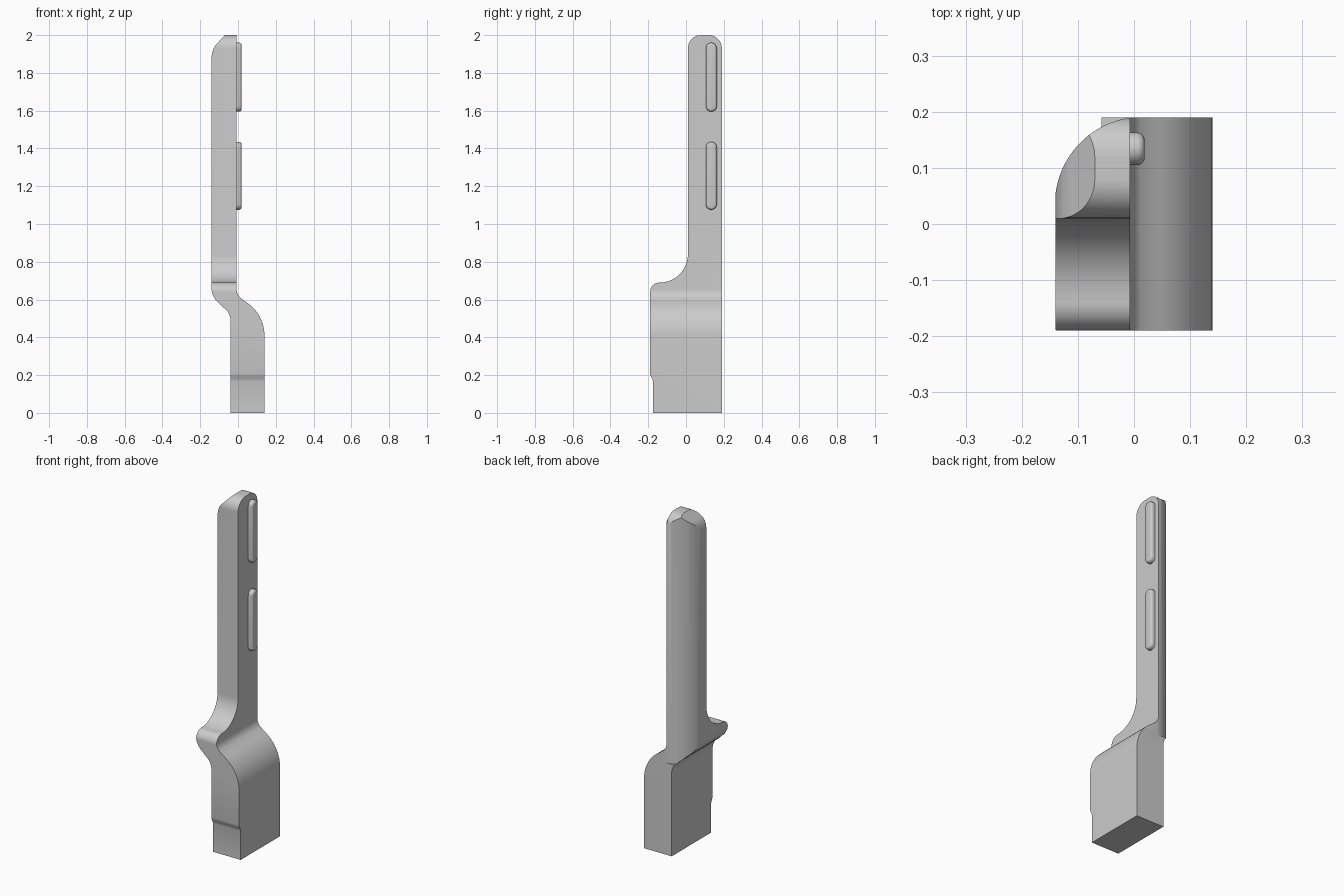
import bpy, bmesh
from math import sin, cos, radians

if "Cube" in bpy.data.objects:
    bpy.data.objects.remove(bpy.data.objects["Cube"])


def arc(cx, cy, r, a0, a1, n=12):
    """Points along a circular arc, angles in degrees."""
    angles = [radians(a0 + (a1 - a0) * i / n) for i in range(n + 1)]
    return [(cx + r * cos(a), cy + r * sin(a)) for a in angles]


def prism(name, profile, axis, lo, hi):
    """Extrude a 2D profile along the given axis from lo to hi."""
    place = {'x': lambda p, d: (d, p[0], p[1]),
             'y': lambda p, d: (p[0], d, p[1]),
             'z': lambda p, d: (p[0], p[1], d)}[axis]
    bm = bmesh.new()
    low = [bm.verts.new(place(p, lo)) for p in profile]
    high = [bm.verts.new(place(p, hi)) for p in profile]
    bm.faces.new(low)
    bm.faces.new(high)
    n = len(profile)
    for i in range(n):
        j = (i + 1) % n
        bm.faces.new((low[i], low[j], high[j], high[i]))
    bmesh.ops.recalc_face_normals(bm, faces=bm.faces)
    mesh = bpy.data.meshes.new(name)
    bm.to_mesh(mesh)
    bm.free()
    obj = bpy.data.objects.new(name, mesh)
    bpy.context.collection.objects.link(obj)
    return obj


def activate(obj):
    bpy.ops.object.select_all(action='DESELECT')
    obj.select_set(True)
    bpy.context.view_layer.objects.active = obj


def cut(obj, cutter, operation):
    cutter.hide_render = True
    mod = obj.modifiers.new("cut", 'BOOLEAN')
    mod.operation = operation
    mod.solver = 'EXACT'
    mod.object = cutter
    activate(obj)
    bpy.ops.object.modifier_apply(modifier=mod.name)
    bpy.data.objects.remove(cutter)


def smooth(obj, angle=25):
    activate(obj)
    bpy.ops.object.shade_smooth_by_angle(angle=radians(angle))


# Body: S-bent front profile, chamfered at the top left
front = [(-0.04, 0), (0.14, 0)]
front += arc(-0.07, 0.41, 0.21, 0, 60)
front += arc(0.055, 0.655, 0.062, 225, 180, 8)
front += [(-0.007, 2.069), (-0.12, 1.945), (-0.129, 1.93), (-0.136, 1.91), (-0.14, 1.885)]
front += arc(-0.04, 0.66, 0.10, 180, 235)
front += arc(-0.12, 0.49, 0.08, 60, 0)
body = prism("handle_body", front, 'y', -0.3, 0.3)

# Side outline: wide foot, curved shoulder, round-topped arm
side = [(-0.175, -0.1), (0.19, -0.1)]
side += arc(0.12, 1.93, 0.07, 0, 90) + arc(0.08, 1.93, 0.07, 90, 180)
side += arc(-0.14, 0.84, 0.15, 0, -86, 16)
side += arc(-0.14, 0.64, 0.05, 90, 180)
side += [(-0.19, 0.21), (-0.186, 0.192), (-0.179, 0.182), (-0.175, 0.168)]
cut(body, prism("side_cutter", side, 'x', -0.4, 0.4), 'INTERSECT')

# Rounded back-left side of the arm
corner = arc(0.015, 0.035, 0.156, 180, 90, 24) + [(0.015, 0.3), (-0.3, 0.3), (-0.3, 0.035)]
cut(body, prism("corner_cutter", corner, 'z', 0.54, 2.2), 'DIFFERENCE')
smooth(body)

# Two raised pads on the right face of the arm
for label, z0, z1 in (("lower", 1.075, 1.435), ("upper", 1.595, 1.96)):
    r, y = 0.029, 0.134
    outline = arc(y, z1 - r, r, 0, 180, 16) + arc(y, z0 + r, r, 180, 360, 16)
    pad = prism(label + "_pad", outline, 'x', -0.03, 0.019)
    bevel = pad.modifiers.new("round", 'BEVEL')
    bevel.width = 0.013
    bevel.segments = 4
    bevel.limit_method = 'ANGLE'
    bevel.angle_limit = radians(50)
    activate(pad)
    bpy.ops.object.modifier_apply(modifier=bevel.name)
    smooth(pad, 35)
